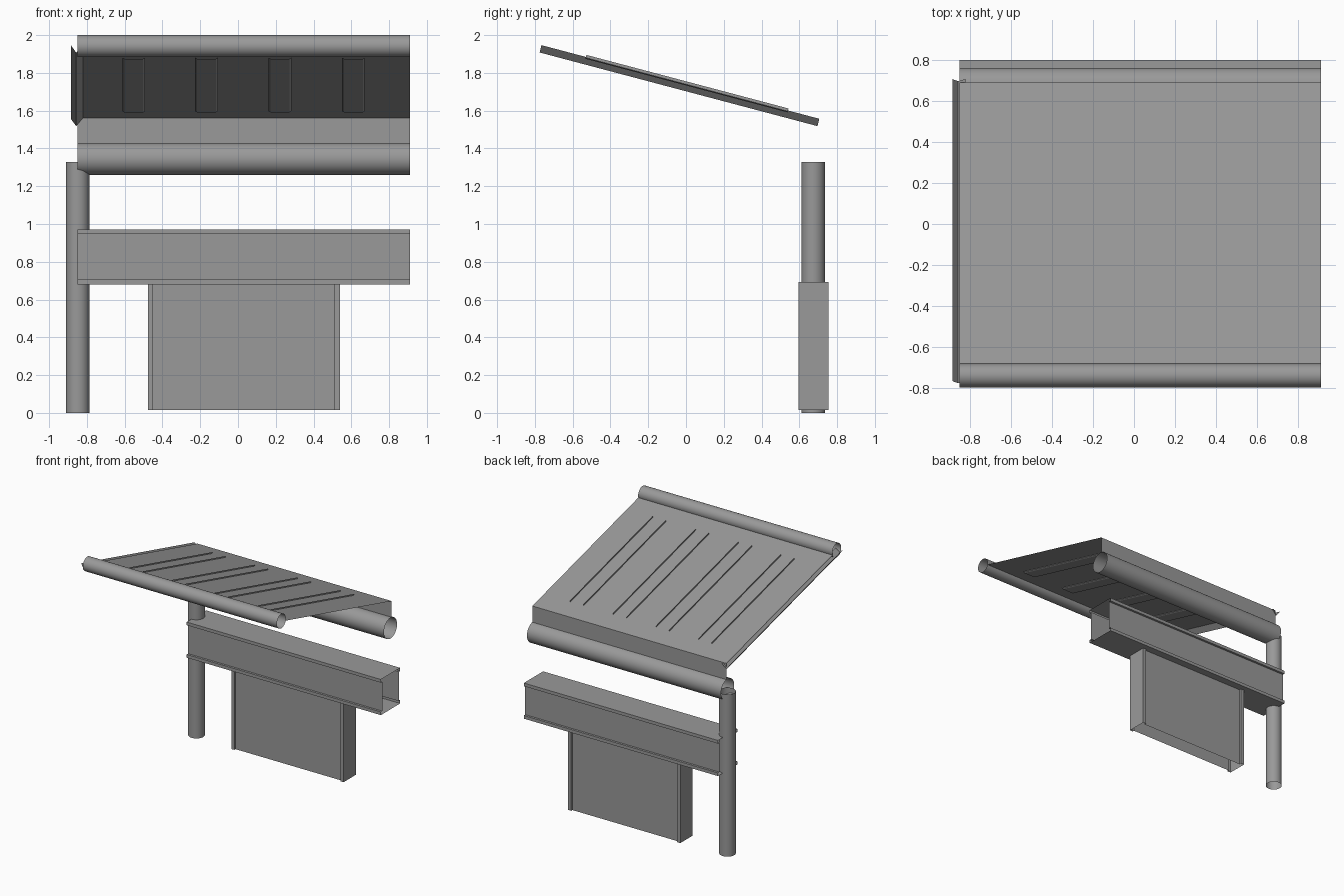
import bpy, bmesh, math
from mathutils import Vector

if "Cube" in bpy.data.objects:
    bpy.data.objects.remove(bpy.data.objects["Cube"])

X0, X1 = -0.85, 0.91            # length range of the extruded parts
SLOPE = -0.265                  # roof fall per unit y

grey = bpy.data.materials.new("mid_grey")
grey.diffuse_color = (0.32, 0.32, 0.32, 1)
grey.use_nodes = True
grey.node_tree.nodes["Principled BSDF"].inputs["Base Color"].default_value = grey.diffuse_color


def roof_point(x, y, lift=0.0):
    """Point on the sloping roof plane, raised along its normal."""
    normal = Vector((0, -SLOPE, 1)).normalized()
    return Vector((x, y, 1.744 + SLOPE * y)) + normal * lift


def extrude_sheet(name, points, direction, closed=False, smooth=False):
    """Sweep a profile in a straight line, leaving the ends open."""
    bm = bmesh.new()
    d = Vector(direction)
    a = [bm.verts.new(p) for p in points]
    b = [bm.verts.new(Vector(p) + d) for p in points]
    n = len(a)
    for i in range(n if closed else n - 1):
        j = (i + 1) % n
        bm.faces.new((a[i], a[j], b[j], b[i]))
    bmesh.ops.recalc_face_normals(bm, faces=bm.faces)
    me = bpy.data.meshes.new(name)
    bm.to_mesh(me)
    bm.free()
    me.materials.append(grey)
    ob = bpy.data.objects.new(name, me)
    bpy.context.collection.objects.link(ob)
    if smooth:
        bpy.ops.object.select_all(action='DESELECT')
        ob.select_set(True)
        bpy.context.view_layer.objects.active = ob
        bpy.ops.object.shade_smooth_by_angle(angle=math.radians(30))
    return ob


def circle(cy, cz, r, n=32):
    """Circle in the yz plane at the left end."""
    angles = [2 * math.pi * i / n for i in range(n)]
    return [(X0, cy + r * math.cos(t), cz + r * math.sin(t)) for t in angles]


def flanged_loop(u0, u1, depth, lip, t):
    """Closed box outline with lips projecting at both ends."""
    w = depth / 2
    half = [(u0, w), (u0 + t, w), (u0 + t, w - lip),
            (u1 - t, w - lip), (u1 - t, w), (u1, w)]
    return half + [(u, -v) for u, v in reversed(half)]


LENGTH = (X1 - X0, 0, 0)

# Sloping roof sheet
extrude_sheet("roof_sheet", [roof_point(X0, -0.682), roof_point(X0, 0.69)], LENGTH)

# Shallow channels set into the roof, their edges standing just above it
for i, c in enumerate((-0.552, -0.167, 0.222, 0.611)):
    profile = [roof_point(c + x, -0.53, h) for x, h in
               ((-0.06, 0.011), (-0.06, -0.004), (-0.05, -0.010),
                (0.05, -0.010), (0.06, -0.004), (0.06, 0.011))]
    extrude_sheet(f"roof_channel_{i + 1}", profile,
                  roof_point(c, 0.54) - roof_point(c, -0.53))

# Rolled front edge
extrude_sheet("front_roll", circle(-0.738, 1.942, 0.058), LENGTH, closed=True, smooth=True)

# Rear fascia and drain tube
extrude_sheet("rear_fascia", [roof_point(X0, 0.69), (X0, 0.69, 1.428)], LENGTH)
extrude_sheet("drain_tube", circle(0.675, 1.345, 0.085), LENGTH, closed=True, smooth=True)

# V-shaped trim down the left end of the roof
trim = [roof_point(x, -0.765, h) for x, h in ((-0.885, 0), (-0.857, -0.04), (-0.82, 0))]
extrude_sheet("end_trim", trim, roof_point(0, 0.706) - roof_point(0, -0.765))

# Cross beam, open at both ends
extrude_sheet("cross_beam", [(X0, 0.675 + v, u) for u, v in
                             flanged_loop(0.68, 0.972, 0.25, 0.018, 0.026)],
              LENGTH, closed=True)

# Wide pedestal with flanged sides
extrude_sheet("pedestal", [(u, 0.675 + v, 0.014) for u, v in
                           flanged_loop(-0.477, 0.54, 0.16, 0.016, 0.028)],
              (0, 0, 0.678), closed=True)

# Downpipe
ring = [(-0.848 + 0.062 * math.cos(t), 0.674 + 0.062 * math.sin(t), 0)
        for t in (2 * math.pi * i / 32 for i in range(32))]
extrude_sheet("downpipe", ring, (0, 0, 1.328), closed=True, smooth=True)
